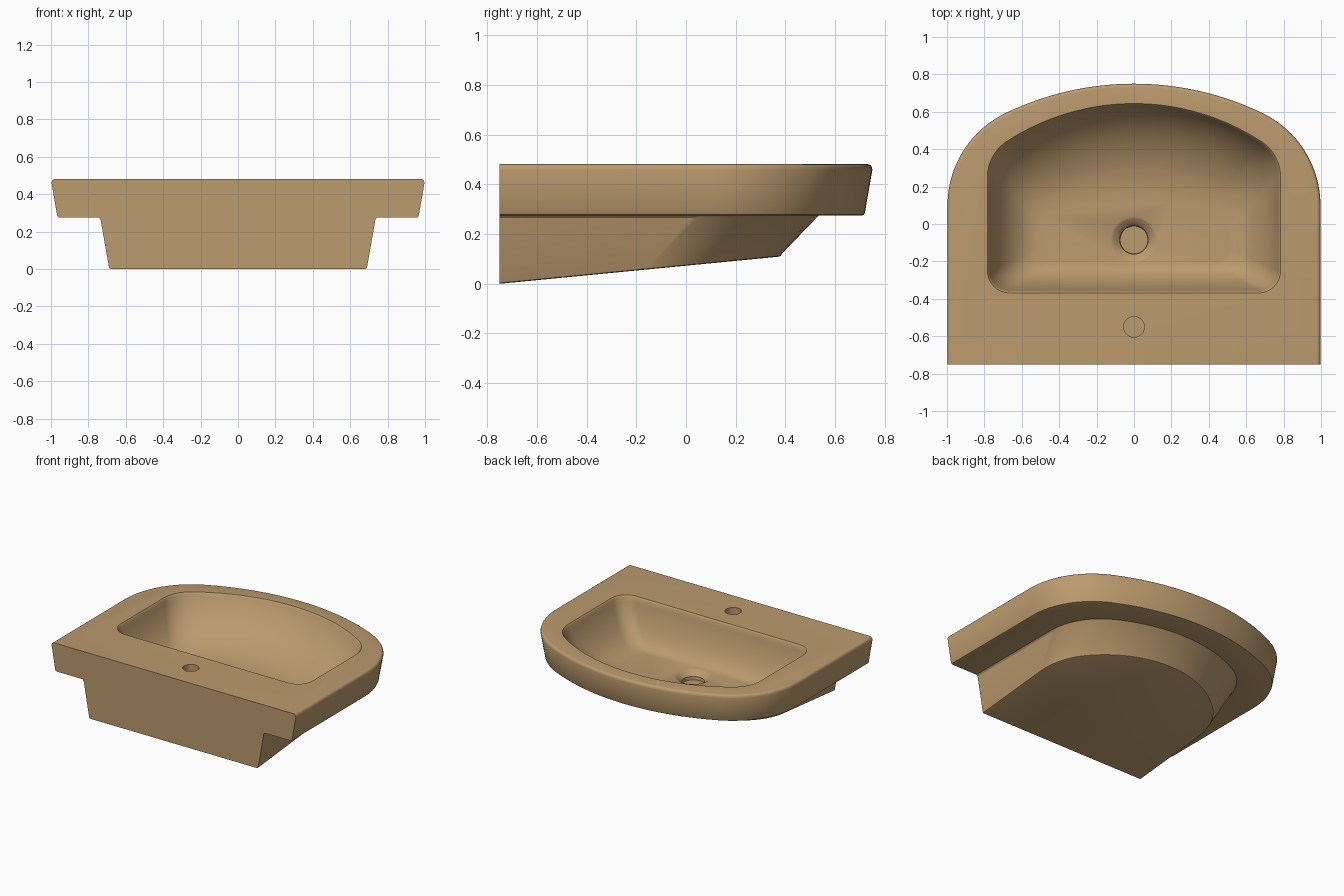
import bpy, bmesh
from math import sin, cos, pi, atan2, sqrt

cube = bpy.data.objects.get("Cube")
if cube:
    bpy.data.objects.remove(cube, do_unlink=True)

ceramic = bpy.data.materials.new("tan ceramic")
ceramic.use_nodes = True
colour = (0.50, 0.325, 0.155, 1)
ceramic.diffuse_color = colour
ceramic.node_tree.nodes["Principled BSDF"].inputs["Base Color"].default_value = colour


def outline(hw, back, y0, yf, r, rb=0):
    """D-shaped outline: straight sides, corner arcs tangent to a broad bow."""
    d = yf - y0
    R = ((hw - r) ** 2 + d * d - r * r) / (2 * (d - r))
    tangent = atan2(y0 - yf + R, hw - r)
    half = [(hw, back)]
    if rb:
        half = [(hw - rb + rb * sin(a), back + rb - rb * cos(a))
                for a in (i * pi / 16 for i in range(9))]
    for i in range(17):
        a = tangent * i / 16
        half.append((hw - r + r * cos(a), y0 + r * sin(a)))
    for i in range(1, 17):
        a = tangent + (pi / 2 - tangent) * i / 16
        half.append((R * cos(a), yf - R + R * sin(a)))
    return half + [(-x, y) for x, y in half[-2::-1]]


def loft(name, rings):
    """Closed solid through rings of matching 3D points."""
    bm = bmesh.new()
    loops = [[bm.verts.new(p) for p in ring] for ring in rings]
    n = len(loops[0])
    for low, high in zip(loops, loops[1:]):
        for i in range(n):
            j = (i + 1) % n
            bm.faces.new((low[i], low[j], high[j], high[i]))
    bm.faces.new(loops[0][::-1])
    bm.faces.new(loops[-1])
    bmesh.ops.recalc_face_normals(bm, faces=bm.faces)
    mesh = bpy.data.meshes.new(name)
    bm.to_mesh(mesh)
    bm.free()
    mesh.materials.append(ceramic)
    obj = bpy.data.objects.new(name, mesh)
    bpy.context.collection.objects.link(obj)
    return obj


def level(points, z):
    return [(x, y, z) for x, y in points]


def turned(name, y, profile, n=48):
    """Round solid from (radius, height) pairs."""
    return loft(name, [[(r * cos(2 * pi * i / n), y + r * sin(2 * pi * i / n), z)
                        for i in range(n)] for r, z in profile])


# Outer shell: sloping underside, tapered body, ledge, then the rim
BACK = -0.75


def underside(inset, lift):
    pts = outline(0.69 - inset, BACK, -0.15, 0.385 - inset, 0.43 - inset)
    return [(x, y, lift + 0.097 * (y - BACK)) for x, y in pts]


def rim(inset, z):
    return level(outline(1 - inset, BACK, 0.1, 0.753 - inset, 0.55 - inset), z)


shell = [underside(0.01, 0), underside(0.003, 0.003), underside(0, 0.01)]
shell.append(level(outline(0.735, BACK, 0.02, 0.525, 0.43), 0.265))
shell.append(level(outline(0.745, BACK, 0.02, 0.535, 0.44), 0.275))
shell += [rim(0.045, 0.275), rim(0.037, 0.278), rim(0.033, 0.287)]
shell.append(rim(0.003, 0.46))
for i in range(5):
    a = i * pi / 8
    shell.append(rim(0.004 + 0.018 * (1 - cos(a)), 0.463 + 0.018 * sin(a)))
basin = loft("washbasin", shell)


# Bowl cutter: blends from the opening outline to a smaller floor outline
def bowl_ring(s, z, flare=0):
    def mix(a, b):
        return a + (b - a) * s
    pts = outline(mix(0.775, 0.50) + flare, mix(-0.36, -0.2) - flare, mix(0.25, -0.03),
                  mix(0.635, 0.12) + flare, mix(0.22, 0.12) + flare, mix(0.11, 0.08) + flare)
    return level(pts, z)


bowl = [bowl_ring(0, 0.52, 0.01), bowl_ring(0, 0.482, 0.01), bowl_ring(0, 0.476, 0.004)]
for i in range(17):
    t = i / 16
    s = 0.55 * (1 - cos(t * pi / 2)) + 0.45 * t
    bowl.append(bowl_ring(s, 0.468 - 0.293 * sin(t * pi / 2)))

cutters = [
    loft("bowl_cutter", bowl),
    turned("drain_cutter", -0.085, [(0.13, 0.2), (0.125, 0.176), (0.115, 0.172),
                                    (0.085, 0.15), (0.076, 0.14), (0.074, 0.115)]),
    turned("tap_hole_cutter", -0.55, [(0.055, 0.52), (0.055, 0.40)]),
]

# Cut the bowl, drain and tap hole
bpy.context.view_layer.objects.active = basin
basin.select_set(True)
for cutter in cutters:
    cutter.hide_render = True
    mod = basin.modifiers.new("cut", "BOOLEAN")
    mod.operation = "DIFFERENCE"
    mod.solver = "EXACT"
    mod.object = cutter
    bpy.ops.object.modifier_apply(modifier=mod.name)
    bpy.data.objects.remove(cutter, do_unlink=True)

bpy.ops.object.shade_smooth_by_angle(angle=pi / 6)
